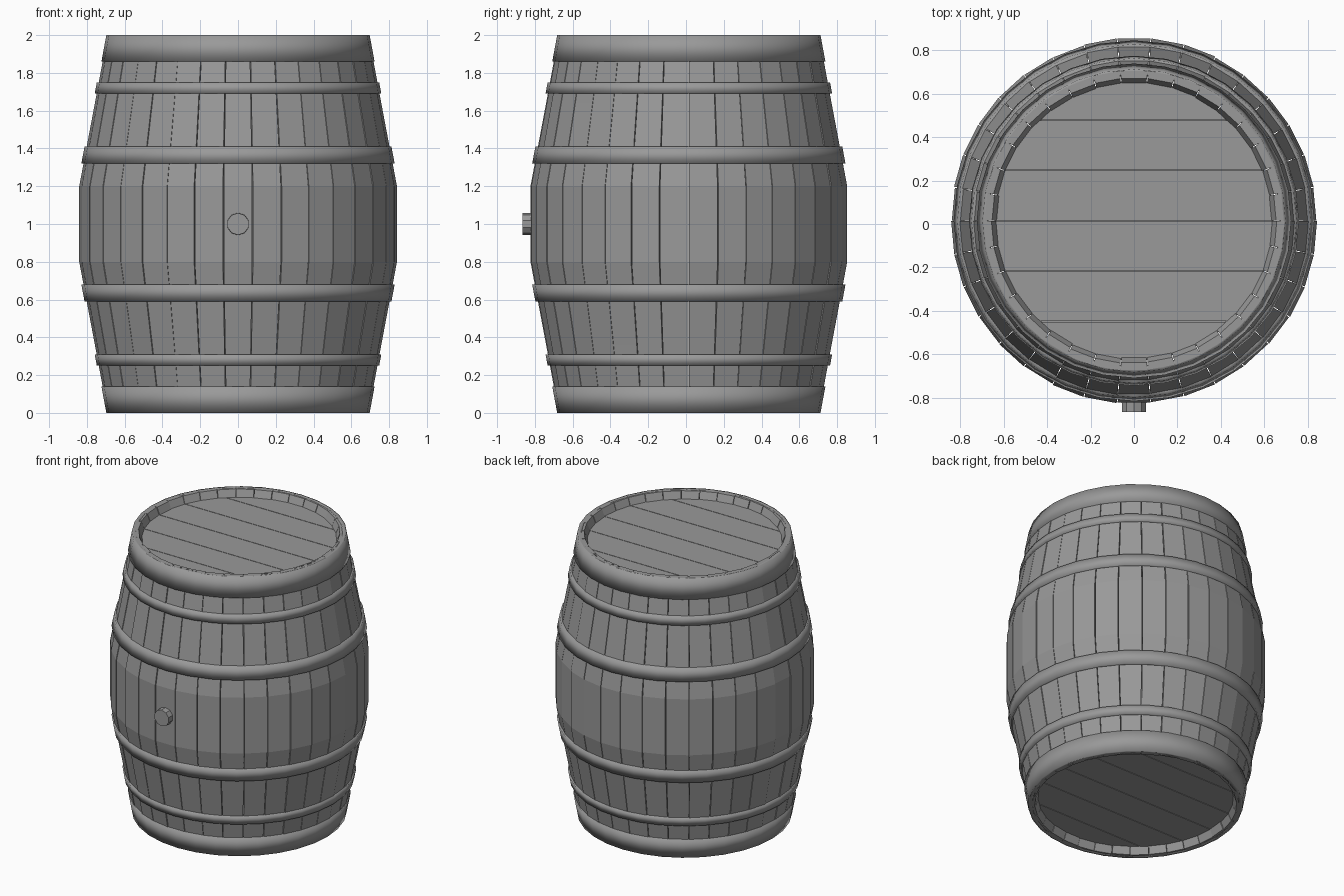
import bpy, bmesh, math, random
from mathutils import Matrix

random.seed(4)
CENTRE_Y = 0.015
STAVES = 34

if "Cube" in bpy.data.objects:
    bpy.data.objects.remove(bpy.data.objects["Cube"])

grey = bpy.data.materials.new("plain grey")
grey.use_nodes = True
colour = (0.32, 0.32, 0.32, 1)
grey.diffuse_color = colour
grey.node_tree.nodes["Principled BSDF"].inputs["Base Color"].default_value = colour


def finish(name, bm, smooth=False):
    bmesh.ops.recalc_face_normals(bm, faces=bm.faces)
    mesh = bpy.data.meshes.new(name)
    bm.to_mesh(mesh)
    bm.free()
    mesh.materials.append(grey)
    for poly in mesh.polygons:
        poly.use_smooth = smooth
    obj = bpy.data.objects.new(name, mesh)
    obj.location.y = CENTRE_Y
    bpy.context.collection.objects.link(obj)
    return obj


def ring_point(r, angle, z):
    return (r * math.cos(angle), r * math.sin(angle), z)


# Outer radius of the staves, mirrored about mid height
OUTLINE = [(0, 0.69), (0.36, 0.757), (0.8, 0.84), (1.0, 0.845)]


def body_radius(z):
    z = min(z, 2 - z)
    for (z0, r0), (z1, r1) in zip(OUTLINE, OUTLINE[1:]):
        if z <= z1:
            return r0 + (r1 - r0) * (z - z0) / (z1 - z0)


# Bent staves with a narrow groove between neighbours
bm = bmesh.new()
outer = [(r, z) for z, r in OUTLINE[:3]]
inner = [(0.655, 0), (0.632, 0.055), (0.7, 0.36), (0.78, 0.8)]
half = outer[::-1] + inner
section = outer + [(r, 2 - z) for r, z in half] + inner[::-1]
step = math.tau / STAVES
gap = 0.0025
for i in range(STAVES):
    start = -math.pi / 2 + (i - 0.5) * step
    push = random.uniform(-0.003, 0.003)
    sides = [[bm.verts.new(ring_point(r + push, a, z)) for r, z in section]
             for a in (start + gap, start + step - gap)]
    count = len(section)
    for k in range(count):
        n = (k + 1) % count
        bm.faces.new((sides[0][k], sides[0][n], sides[1][n], sides[1][k]))
    # Side walls as quads between the outer and inner outline
    levels = count // 2
    for side in sides:
        # Outer levels run upward, inner levels run back down
        up, down = side[:6], side[6:][::-1]
        bm.faces.new((up[0], up[1], down[2], down[1], down[0]))
        bm.faces.new((up[1], up[2], down[3], down[2]))
        bm.faces.new((up[2], up[3], down[4], down[3]))
        bm.faces.new((up[3], up[4], down[5], down[4]))
        bm.faces.new((up[4], up[5], down[7], down[6], down[5]))
finish("staves", bm)


# Iron hoops, softly shaded
def hoop(name, z0, z1, lift):
    bm = bmesh.new()
    profile = [(body_radius(z0) - 0.02, z0), (body_radius(z0) + lift, z0),
               (body_radius(z1) + lift, z1), (body_radius(z1) - 0.02, z1)]
    sides = 32
    rings = [[bm.verts.new(ring_point(r, math.tau * i / sides, z)) for r, z in profile]
             for i in range(sides)]
    for i in range(sides):
        a, b = rings[i], rings[(i + 1) % sides]
        for k in range(4):
            n = (k + 1) % 4
            bm.faces.new((a[k], b[k], b[n], a[n]))
    finish(name, bm, True)


for label, low, high, lift in (("end", 0.0, 0.14, 0.007),
                               ("quarter", 0.25, 0.31, 0.011),
                               ("bilge", 0.59, 0.68, 0.012)):
    hoop("lower_" + label + "_hoop", low, high, lift)
    hoop("upper_" + label + "_hoop", 2 - high, 2 - low, lift)


# Recessed round heads cut into parallel planks
def head(name, z0, z1):
    bm = bmesh.new()
    bmesh.ops.create_cone(bm, cap_ends=True, segments=STAVES, radius1=0.645, radius2=0.645,
                          depth=z1 - z0, matrix=Matrix.Translation((0, 0, (z0 + z1) / 2)))
    for i in range(5):
        y = (i - 2) * 0.232
        for edge, sign in ((y - 0.002, 1), (y + 0.002, 1)):
            bmesh.ops.bisect_plane(bm, geom=bm.verts[:] + bm.edges[:] + bm.faces[:],
                                   plane_co=(0, edge, 0), plane_no=(0, sign, 0))
    # Sink the thin seams slightly
    seams = [f for f in bm.faces if abs(f.normal.z) > 0.9
             and max(v.co.y for v in f.verts) - min(v.co.y for v in f.verts) < 0.006]
    for f in seams:
        direction = -0.008 if f.normal.z > 0 else 0.008
        top = bmesh.ops.extrude_discrete_faces(bm, faces=[f])["faces"][0]
        for v in top.verts:
            v.co.z += direction
    finish(name, bm)


head("top_head", 1.91, 1.95)
head("bottom_head", 0.05, 0.09)

# Bung on the front
bm = bmesh.new()
turn = Matrix.Translation((0, -0.845, 1.0)) @ Matrix.Rotation(math.pi / 2, 4, "X")
bmesh.ops.create_cone(bm, cap_ends=True, segments=10, radius1=0.06, radius2=0.058,
                      depth=0.07, matrix=turn)
finish("bung", bm)
